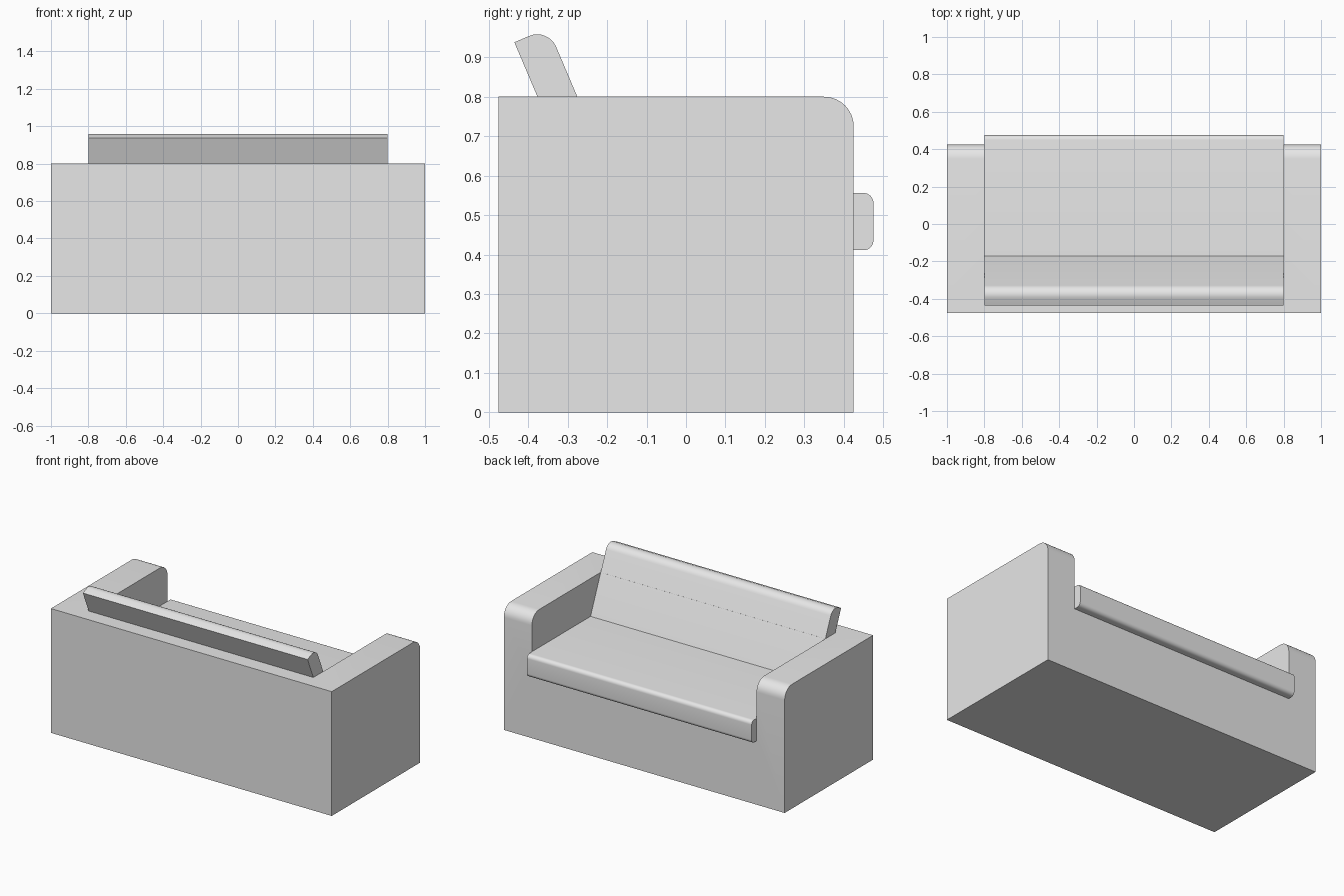
import bpy
import math
from mathutils import Vector

default = bpy.data.objects.get("Cube")
if default:
    bpy.data.objects.remove(default, do_unlink=True)

fabric = bpy.data.materials.new("grey_fabric")
fabric.use_nodes = True
grey = (0.8, 0.8, 0.8, 1)
fabric.diffuse_color = grey
fabric.node_tree.nodes["Principled BSDF"].inputs["Base Color"].default_value = grey


def rounded(points, radii, steps=8):
    """Round chosen corners of a side outline of (y, z) points."""
    outline = []
    for i, point in enumerate(points):
        p = Vector(point)
        r = radii.get(i, 0)
        if not r:
            outline.append(p)
            continue
        a = (Vector(points[i - 1]) - p).normalized() * r
        b = (Vector(points[(i + 1) % len(points)]) - p).normalized() * r
        for s in range(steps + 1):
            t = s / steps * math.pi / 2
            outline.append(p + a * (1 - math.sin(t)) + b * (1 - math.cos(t)))
    return outline


def extrude(name, outline, half_width):
    """Sweep a side outline across x, centred."""
    n = len(outline)
    verts = [(x, p[0], p[1]) for x in (-half_width, half_width) for p in outline]
    faces = [tuple(reversed(range(n))), tuple(range(n, 2 * n))]
    faces += [(i, (i + 1) % n, n + (i + 1) % n, n + i) for i in range(n)]
    mesh = bpy.data.meshes.new(name)
    mesh.from_pydata(verts, [], faces)
    mesh.materials.append(fabric)
    obj = bpy.data.objects.new(name, mesh)
    bpy.context.collection.objects.link(obj)
    return obj


def smooth(obj):
    bpy.ops.object.select_all(action="DESELECT")
    obj.select_set(True)
    bpy.context.view_layer.objects.active = obj
    bpy.ops.object.shade_smooth_by_angle(angle=math.radians(30))


# Frame: one solid with rounded arm fronts, hollowed between the arms
frame = extrude("frame", rounded(
    [(-0.475, 0), (0.425, 0), (0.425, 0.8), (-0.475, 0.8)], {2: 0.075}), 1)
cutter = extrude("seat_opening_cutter",
                 [(-0.275, 0.41), (0.6, 0.41), (0.6, 1), (-0.275, 1)], 0.8)
cut = frame.modifiers.new("seat_opening", "BOOLEAN")
cut.object = cutter
cut.solver = "EXACT"
bpy.context.view_layer.objects.active = frame
bpy.ops.object.modifier_apply(modifier=cut.name)
bpy.data.objects.remove(cutter, do_unlink=True)
smooth(frame)

# Seat cushion, overhanging the front with soft edges
smooth(extrude("seat_cushion", rounded(
    [(-0.275, 0.411), (0.475, 0.411), (0.475, 0.556), (-0.275, 0.556)],
    {1: 0.025, 2: 0.025}), 0.8))

# Back cushion, leaning back with a rounded upper front edge
lean = math.radians(23)
up = Vector((-math.sin(lean), math.cos(lean)))
ahead = Vector((math.cos(lean), math.sin(lean)))
top_back = Vector((-0.435, 0.938))
top_front = top_back + ahead * 0.093
smooth(extrude("back_cushion", rounded(
    [top_back - up * 0.47, top_front - up * 0.47, top_front, top_back],
    {2: 0.052}), 0.8))
